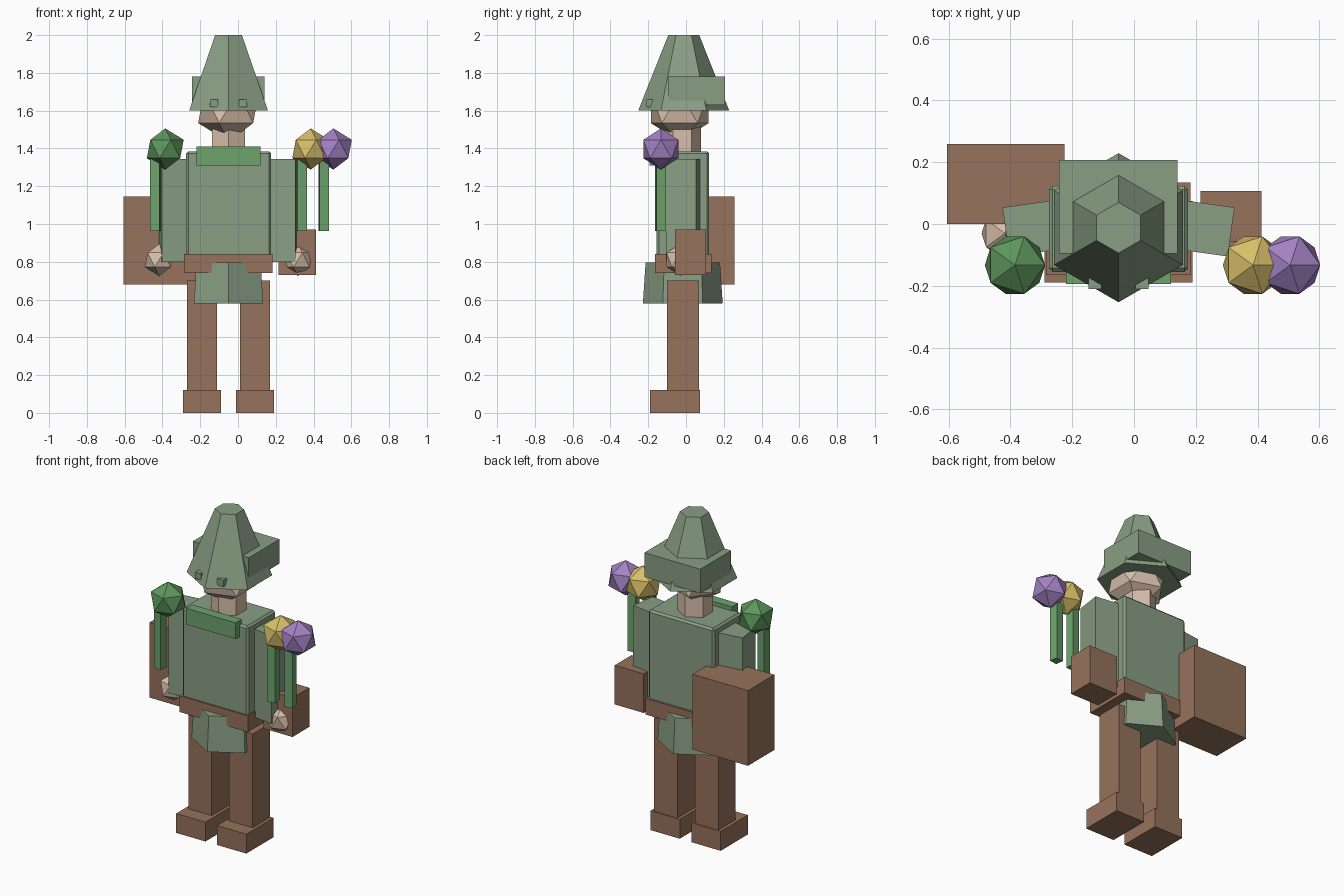
import bpy
from math import radians

cube = bpy.data.objects.get("Cube")
if cube:
    bpy.data.objects.remove(cube, do_unlink=True)

AXIS = -0.05  # x of the figure's own mirror plane


def material(name, *srgb):
    lin = [((c / 255 + 0.055) / 1.055) ** 2.4 for c in srgb] + [1.0]
    m = bpy.data.materials.new(name)
    m.use_nodes = True
    m.diffuse_color = lin
    m.node_tree.nodes["Principled BSDF"].inputs["Base Color"].default_value = lin
    return m


sage = material("sage_cloth", 137, 158, 132)
brown = material("brown_leather", 150, 114, 91)
leaf = material("leaf_green", 109, 163, 108)
moss = material("moss_green", 94, 150, 93)
yellow = material("yellow", 216, 191, 106)
purple = material("purple", 163, 130, 195)
skin = material("skin", 216, 191, 171)


def finish(name, mat):
    ob = bpy.context.object
    ob.name = name
    ob.data.materials.append(mat)
    return ob


def box(name, mat, x, y, z, turn=0):
    """Box from (min, max) ranges, turned in degrees about its vertical axis."""
    ranges = (x, y, z)
    bpy.ops.mesh.primitive_cube_add(size=1, location=[(a + b) / 2 for a, b in ranges])
    ob = finish(name, mat)
    ob.scale = [b - a for a, b in ranges]
    ob.rotation_euler.z = radians(turn)
    return ob


def hexagon(name, mat, y, z, r_low, r_top):
    """Six-sided frustum on the figure's axis, with a corner at the front."""
    bpy.ops.mesh.primitive_cone_add(vertices=6, radius1=r_low, radius2=r_top,
                                    depth=z[1] - z[0], location=(AXIS, y, sum(z) / 2))
    return finish(name, mat)


def ball(name, mat, centre, r):
    bpy.ops.mesh.primitive_ico_sphere_add(subdivisions=1, radius=r, location=centre)
    return finish(name, mat)


# Legs, boots, arms, hands and eyes, mirrored about the axis
for side, s in (("left", 1), ("right", -1)):
    def span(a, b):
        return sorted((AXIS + s * a, AXIS + s * b))

    box(side + "_boot", brown, span(0.04, 0.24), (-0.19, 0.075), (0, 0.12))
    box(side + "_leg", brown, span(0.06, 0.22), (-0.10, 0.07), (0.02, 0.70))
    box(side + "_arm", sage, span(0.21, 0.365), (-0.095, 0.065), (0.80, 1.345), -8 * s)
    ball(side + "_hand", skin, (AXIS + s * 0.367, -0.03, 0.81), 0.085)
    box(side + "_eye", sage, span(0.055, 0.097), (-0.21, -0.165), (1.62, 1.66))

# Torso with a narrow bevel
torso = box("torso", sage, (-0.275, 0.175), (-0.155, 0.123), (0.80, 1.385))
bpy.ops.object.transform_apply(location=False, rotation=False, scale=True)
bevel = torso.modifiers.new("edge", "BEVEL")
bevel.width = 0.012
bevel.segments = 1

# Clothing
box("belt", brown, (-0.285, 0.183), (-0.165, 0.135), (0.74, 0.84))
hexagon("skirt", sage, -0.017, (0.58, 0.797), 0.211, 0.197)
box("collar", leaf, (-0.22, 0.12), (-0.194, -0.135), (1.31, 1.41))

# Head and hat
hexagon("neck", skin, -0.02, (1.34, 1.52), 0.10, 0.10)
ball("head", skin, (AXIS, -0.033, 1.615), 0.18)
hexagon("hat", sage, -0.012, (1.60, 2.0), 0.241, 0.082)
box("hat_band", sage, (-0.243, 0.14), (-0.095, 0.207), (1.63, 1.78))

# Bags
box("large_bag", brown, (-0.605, -0.225), (0.0, 0.258), (0.68, 1.145))
box("small_bag", brown, (0.215, 0.413), (-0.057, 0.107), (0.73, 0.972))

# Stems topped with faceted orbs
for label, mat, stem_x, orb_x, turn in (("moss", moss, -0.437, -0.385, -8),
                                        ("yellow", yellow, 0.336, 0.385, 8),
                                        ("purple", purple, 0.454, 0.505, 8)):
    box(label + "_stem", leaf, (stem_x - 0.025, stem_x + 0.025), (-0.16, -0.11),
        (0.963, 1.345), turn)
    ball(label + "_orb", mat, (orb_x, -0.133, 1.397), 0.109)
